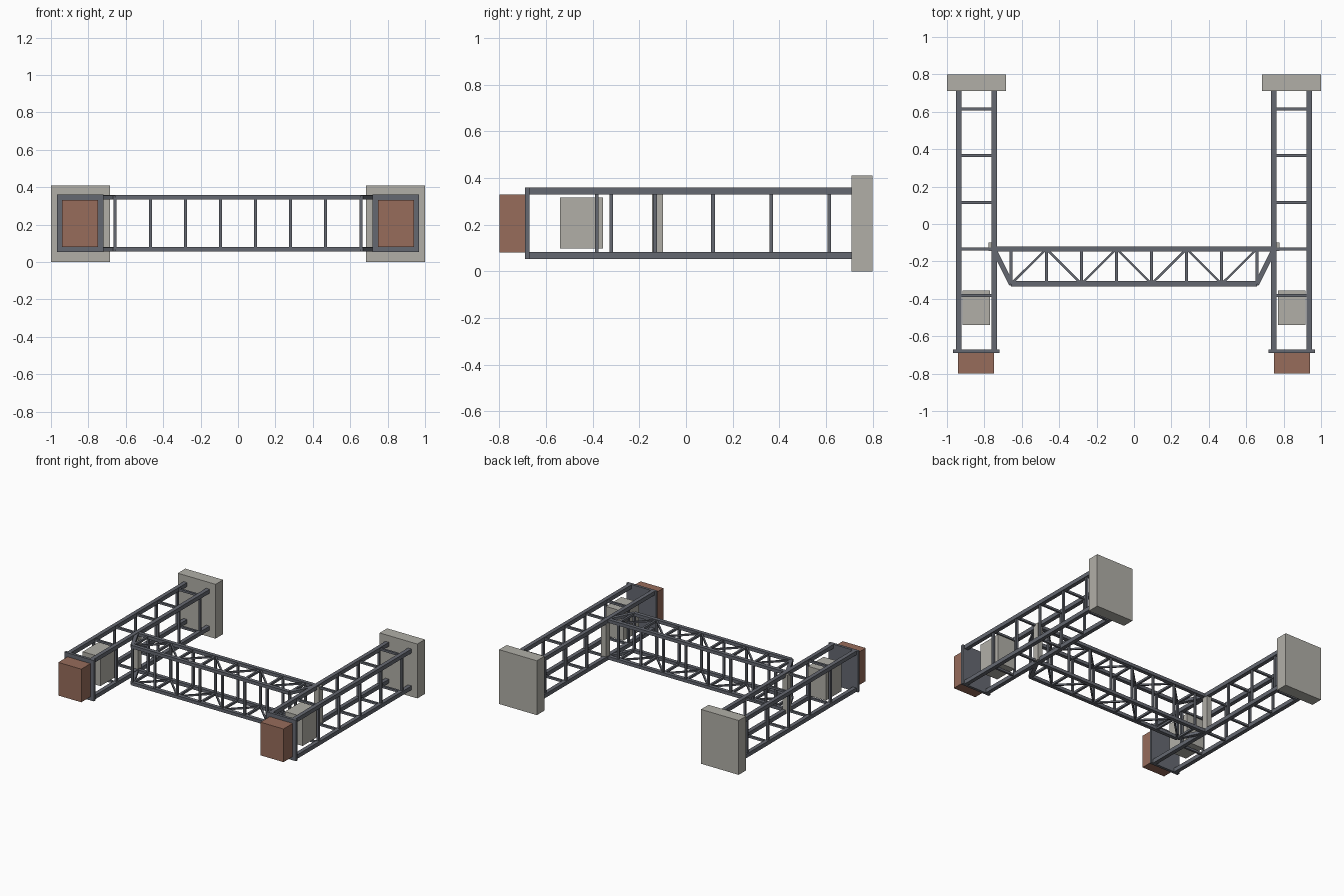
import bpy
from mathutils import Vector

if "Cube" in bpy.data.objects:
    bpy.data.objects.remove(bpy.data.objects["Cube"], do_unlink=True)


def material(name, rgb):
    m = bpy.data.materials.new(name)
    m.use_nodes = True
    m.diffuse_color = (*rgb, 1)
    m.node_tree.nodes["Principled BSDF"].inputs["Base Color"].default_value = (*rgb, 1)
    return m


steel = material("steel grey", (0.13, 0.14, 0.165))
concrete = material("concrete grey", (0.44, 0.43, 0.39))
brick = material("brick red", (0.31, 0.15, 0.105))


def box(name, mat, xs, ys, zs):
    """Box from its extents along each axis."""
    spans = (xs, ys, zs)
    bpy.ops.mesh.primitive_cube_add(size=1, location=[(a + b) / 2 for a, b in spans])
    o = bpy.context.object
    o.name = name
    o.scale = [abs(b - a) for a, b in spans]
    bpy.ops.object.transform_apply(location=False, rotation=False, scale=True)
    o.data.materials.append(mat)
    return o


def beam(name, a, b, width, height=None):
    """Square steel bar between two points."""
    a, b = Vector(a), Vector(b)
    d = b - a
    bpy.ops.mesh.primitive_cube_add(size=1, location=(a + b) / 2)
    o = bpy.context.object
    o.name = name
    for v in o.data.vertices:
        v.co = (v.co.x * d.length, v.co.y * width, v.co.z * (height or width))
    o.rotation_euler = d.to_track_quat("X", "Z").to_euler()
    o.data.materials.append(steel)
    return o


BOTTOM, TOP = 0.067, 0.345
CHORD, STRUT, BRACE = 0.03, 0.016, 0.012

# Side arms, one on each side
for side, s in (("right", -1), ("left", 1)):
    inner, outer = 0.748 * s, 0.937 * s
    box(side + "_anchor_block", concrete, (0.685 * s, s), (0.71, 0.80), (0, 0.41))
    box(side + "_end_plate", steel, (0.72 * s, 0.967 * s), (-0.69, -0.67), (0.052, 0.36))
    box(side + "_bumper_block", brick, (0.748 * s, 0.94 * s), (-0.80, -0.69), (0.08, 0.33))
    box(side + "_ballast_block", concrete, (0.77 * s, 0.918 * s), (-0.54, -0.355), (0.097, 0.317))
    box(side + "_joint_post", concrete, (0.735 * s, 0.777 * s), (-0.145, -0.098), (0.06, 0.35))
    for x in (inner, outer):
        for z in (BOTTOM, TOP):
            beam(side + "_arm_chord", (x, -0.68, z), (x, 0.72, z), CHORD)
    for i in range(5):
        y = 0.614 - 0.249 * i
        for z in (BOTTOM, TOP):
            beam(side + "_arm_rung", (inner, y, z), (outer, y, z), STRUT)
        for x in (inner, outer):
            beam(side + "_arm_upright", (x, y, BOTTOM), (x, y, TOP), STRUT)

# Cross truss between the arms
BACK, FRONT = -0.133, -0.32
stations = [0.1876 * (i - 3.5) for i in range(8)]
end = stations[-1]
for z in (BOTTOM, TOP):
    beam("truss_back_chord", (-0.75, BACK, z), (0.75, BACK, z), 0.028, 0.024)
    beam("truss_front_chord", (-end, FRONT, z), (end, FRONT, z), 0.028, 0.024)
    for s in (-1, 1):
        beam("truss_end_brace", (0.745 * s, BACK - 0.01, z), (end * s, FRONT, z), 0.026, 0.022)
    for x in stations:
        beam("truss_strut", (x, BACK, z), (x, FRONT, z), STRUT)
    # Zigzag bracing
    for i in range(7):
        ya, yb = (FRONT, BACK) if i % 2 == 0 else (BACK, FRONT)
        beam("truss_diagonal", (stations[i], ya, z), (stations[i + 1], yb, z), BRACE)
for x in stations:
    for y in (BACK, FRONT):
        beam("truss_upright", (x, y, BOTTOM), (x, y, TOP), STRUT)
